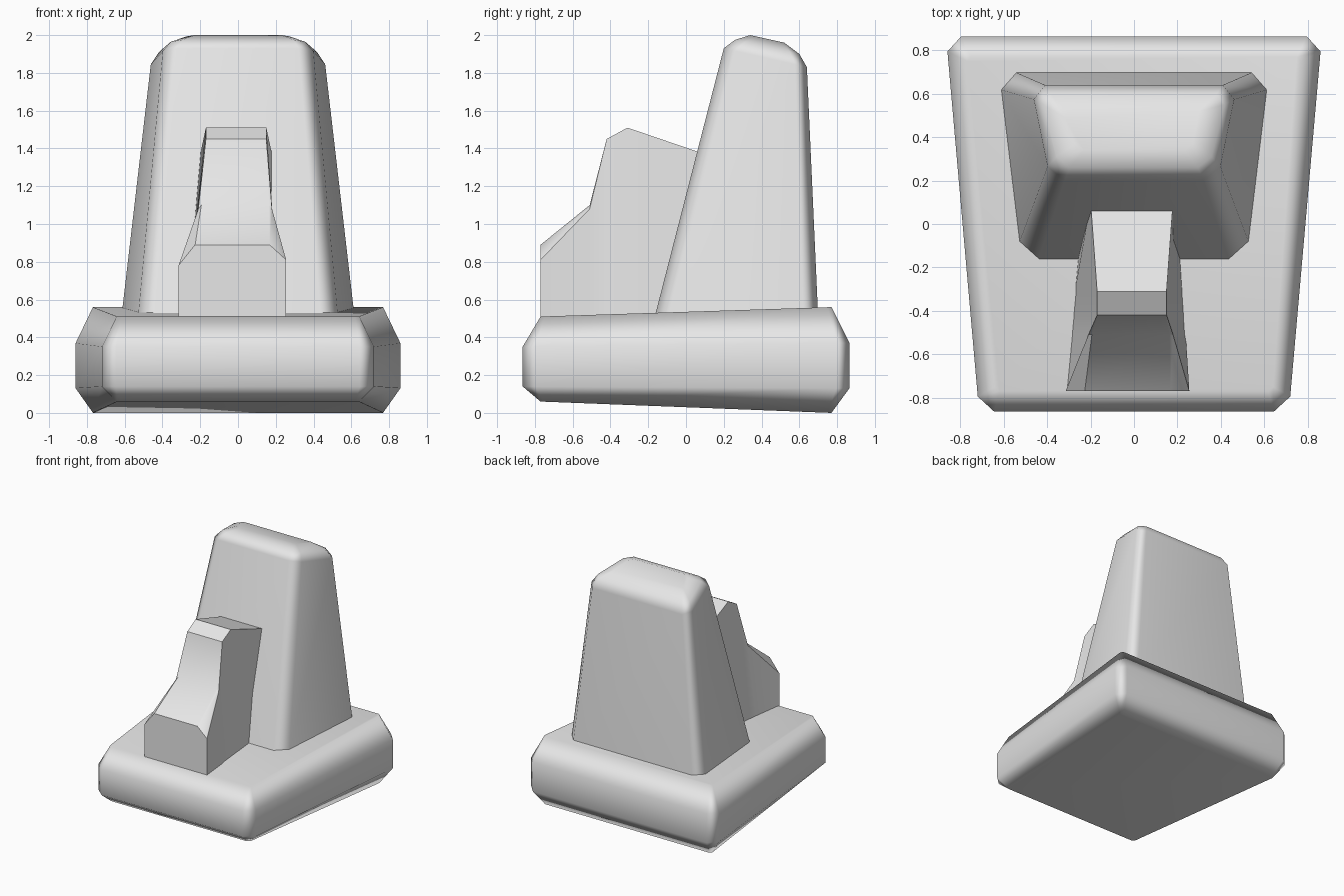
import bpy, bmesh, math

cube = bpy.data.objects.get("Cube")
if cube:
    bpy.data.objects.remove(cube, do_unlink=True)

grey = bpy.data.materials.new("light_grey")
grey.use_nodes = True
grey.diffuse_color = (0.8, 0.8, 0.8, 1)
grey.node_tree.nodes["Principled BSDF"].inputs["Base Color"].default_value = (0.8, 0.8, 0.8, 1)


def ring(yf, yb, xf, xb, zf, zb, c):
    """Tilted trapezoid outline with chamfered corners."""
    def point(x_sign, y, inset):
        t = (y - yf) / (yb - yf)
        return (x_sign * (xf + (xb - xf) * t - inset), y, zf + (zb - zf) * t)
    right = [point(1, yf, c), point(1, yf + c, 0), point(1, yb - c, 0), point(1, yb, c)]
    return right + [(-x, y, z) for x, y, z in reversed(right)]


def loft(name, rings, angle):
    """Skin closed rings of equal size and cap both ends."""
    bm = bmesh.new()
    loops = [[bm.verts.new(p) for p in r] for r in rings]
    n = len(loops[0])
    for a, b in zip(loops, loops[1:]):
        for i in range(n):
            j = (i + 1) % n
            bm.faces.new((a[i], a[j], b[j], b[i]))
    bm.faces.new(loops[0][::-1])
    bm.faces.new(loops[-1])
    bmesh.ops.recalc_face_normals(bm, faces=bm.faces)
    mesh = bpy.data.meshes.new(name)
    bm.to_mesh(mesh)
    bm.free()
    mesh.materials.append(grey)
    obj = bpy.data.objects.new(name, mesh)
    bpy.context.collection.objects.link(obj)
    bpy.ops.object.select_all(action='DESELECT')
    obj.select_set(True)
    bpy.context.view_layer.objects.active = obj
    bpy.ops.object.shade_smooth_by_angle(angle=math.radians(angle))
    weighted = obj.modifiers.new("weighted_normals", 'WEIGHTED_NORMAL')
    weighted.keep_sharp = True
    return obj


# Wide bevelled base, slightly wedge shaped
loft("base", [
    ring(-0.77, 0.77, 0.64, 0.77, 0.06, 0.0, 0.02),
    ring(-0.865, 0.865, 0.714, 0.866, 0.14, 0.13, 0.07),
    ring(-0.865, 0.865, 0.714, 0.866, 0.35, 0.37, 0.07),
    ring(-0.77, 0.77, 0.64, 0.77, 0.51, 0.56, 0.02),
], 65)

# Tapering tower with a rounded, sloping top
loft("tower", [
    ring(-0.168, 0.70, 0.52, 0.628, 0.5, 0.5, 0.08),
    ring(0.20, 0.64, 0.385, 0.475, 1.93, 1.83, 0.065),
    ring(0.26, 0.60, 0.345, 0.43, 1.975, 1.90, 0.05),
    ring(0.34, 0.52, 0.26, 0.33, 2.0, 1.96, 0.03),
], 65)

# Stepped block in front: y, crest z, left x, right x, corner drop left and right
stations = [
    (-0.77, 0.89, -0.315, 0.255, 0.11, 0.08),
    (-0.51, 1.10, -0.21, 0.18, 0.02, 0.02),
    (-0.42, 1.45, -0.17, 0.15, 0, 0),
    (-0.31, 1.51, -0.17, 0.15, 0, 0),
    (0.10, 1.37, -0.20, 0.18, 0, 0),
]
sections = []
for y, z, xl, xr, drop_l, drop_r in stations:
    t = (y + 0.77) / 0.87
    inset = max(drop_l, drop_r) * 0.8
    sections.append([
        (-0.315 + 0.08 * t, y, 0.46), (xl, y, z - drop_l), (xl + inset, y, z),
        (xr - inset, y, z), (xr, y, z - drop_r), (0.255 - 0.055 * t, y, 0.46)])
    if not inset:
        # narrow rounding keeps the upper edge faces well formed
        sections[-1][2] = (xl + 0.005, y, z)
        sections[-1][3] = (xr - 0.005, y, z)
loft("front_step", sections, 40)
